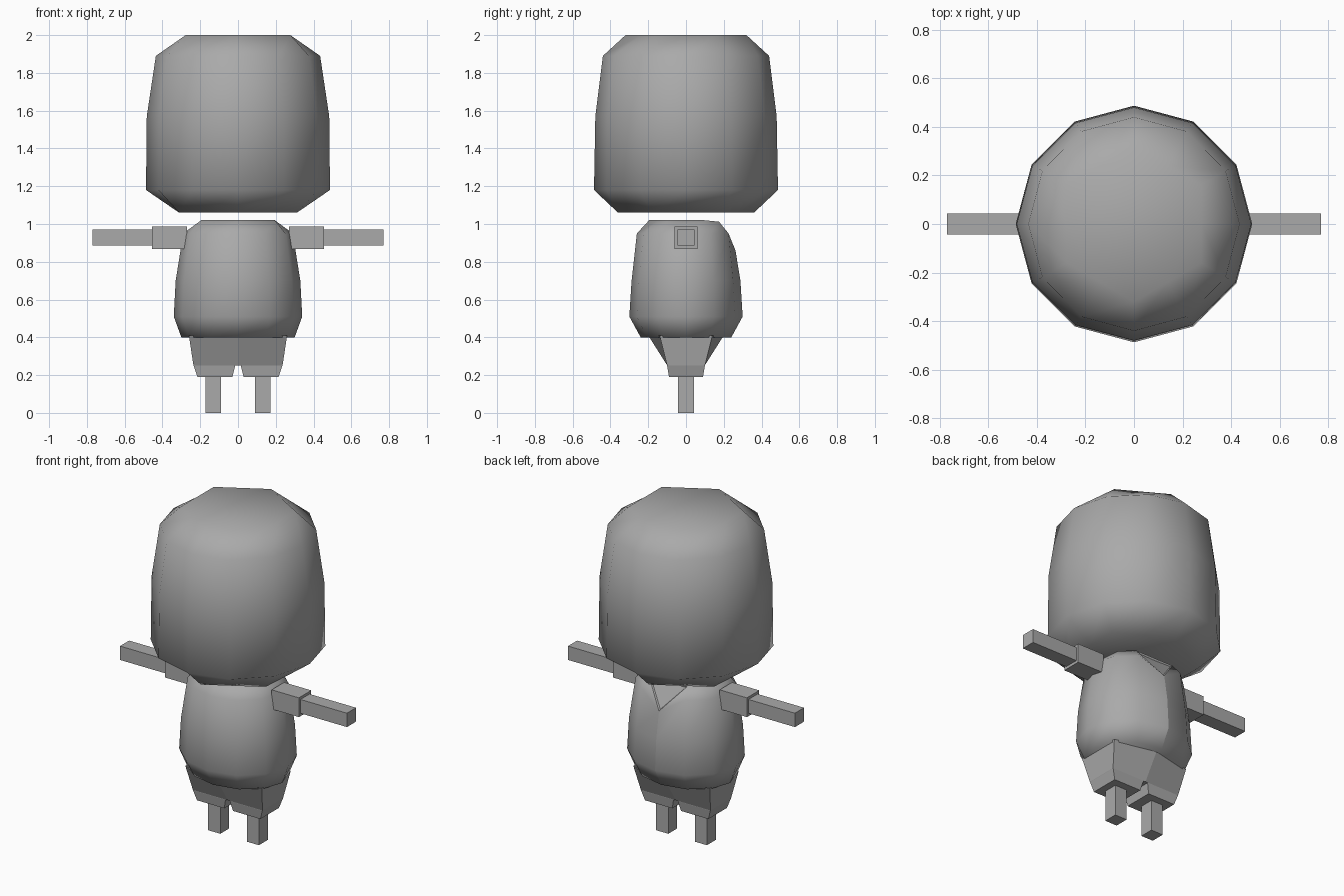
import bpy, bmesh
from math import cos, sin, radians
from mathutils import Vector

if "Cube" in bpy.data.objects:
    bpy.data.objects.remove(bpy.data.objects["Cube"])

grey = bpy.data.materials.new("plain_grey")
grey.use_nodes = True
grey.diffuse_color = (0.4, 0.4, 0.4, 1)
grey.node_tree.nodes["Principled BSDF"].inputs["Base Color"].default_value = (0.4, 0.4, 0.4, 1)


def finish(bm, name, mirror=False):
    mesh = bpy.data.meshes.new(name)
    bm.to_mesh(mesh)
    bm.free()
    mesh.materials.append(grey)
    obj = bpy.data.objects.new(name, mesh)
    bpy.context.collection.objects.link(obj)
    if mirror:
        obj.modifiers.new("mirror", "MIRROR").use_mirror_merge = False
    return obj


def loft(bm, rings):
    """Skin a stack of equal-sized rings and cap both ends."""
    rows = [[bm.verts.new(p) for p in ring] for ring in rings]
    for low, high in zip(rows, rows[1:]):
        for i in range(len(low)):
            j = (i + 1) % len(low)
            bm.faces.new((low[i], low[j], high[j], high[i]))
    bm.faces.new(rows[0][::-1])
    bm.faces.new(rows[-1])
    return rows


def oval(z, rx, ry, six=False):
    """Twelve-point ring; with six set, its outline is a hexagon."""
    ring = []
    for k in range(12):
        a = radians(30 * k)
        f = cos(radians(30)) if six and k % 2 == 0 else 1
        ring.append(Vector((rx * f * cos(a), ry * f * sin(a), z)))
    return ring


def box(name, x, y, z):
    """Mirrored pair of boxes spanning the given ranges."""
    bm = bmesh.new()
    loft(bm, [[(x[0], -y, h), (x[1], -y, h), (x[1], y, h), (x[0], y, h)] for h in z])
    return finish(bm, name, mirror=True)


# Head: twelve sides narrowing to six at the top and bottom
bm = bmesh.new()
loft(bm, [oval(1.06, 0.36, 0.36, True), oval(1.18, 0.487, 0.487), oval(1.57, 0.483, 0.48),
          oval(1.89, 0.435, 0.44), oval(2.0, 0.32, 0.32, True)])
for f in bm.faces:
    f.smooth = True
finish(bm, "head")

# Body, with a V-shaped opening at the back of the neck
bm = bmesh.new()
shoulder = oval(0.95, 0.29, 0.26)
shoulder[3] = Vector((0, 0.262, 0.86))
neck = oval(1.02, 0.225, 0.195, True)
for k, x in ((2, 0.13), (3, 0), (4, -0.13)):
    neck[k] = Vector((x, 0.175, 1.012))
rows = loft(bm, [oval(0.4, 0.3, 0.24), oval(0.51, 0.34, 0.3),
                 oval(0.7, 0.33, 0.288), shoulder, neck])
tip, neck_mid = rows[3][3], rows[4][3]
for corner in (rows[4][2], rows[4][4]):
    bmesh.ops.connect_verts(bm, verts=[tip, corner])
for f in bm.faces:
    f.smooth = True
opening = [f for f in bm.faces if tip in f.verts and neck_mid in f.verts]
for f in opening:
    f.smooth = False
    for e in f.edges:
        e.smooth = False
# Crease down the middle of the back
for e in bm.edges:
    if all(abs(v.co.x) < 0.001 and v.co.y > 0.2 for v in e.verts):
        e.smooth = False
rim = bmesh.ops.inset_region(bm, faces=opening, thickness=0.012, depth=-0.008)
for f in rim["faces"]:
    f.smooth = False
finish(bm, "body")

# Shorts, one leg mirrored
bm = bmesh.new()


def leg_ring(z, inner, outer, y_in, y_out):
    return [(inner, -y_in, z), (outer, -y_out, z), (outer, y_out, z), (inner, y_in, z)]


loft(bm, [leg_ring(0.19, 0.03, 0.215, 0.09, 0.09), leg_ring(0.25, 0.015, 0.235, 0.1, 0.1),
          leg_ring(0.252, 0, 0.236, 0.1, 0.1), leg_ring(0.41, 0, 0.26, 0.2, 0.14)])
finish(bm, "shorts", mirror=True)

# Limbs
box("legs", (0.09, 0.172), 0.043, (0, 0.2))
box("sleeves", (0.27, 0.455), 0.06, (0.868, 0.986))
box("forearms", (0.45, 0.77), 0.044, (0.885, 0.97))
